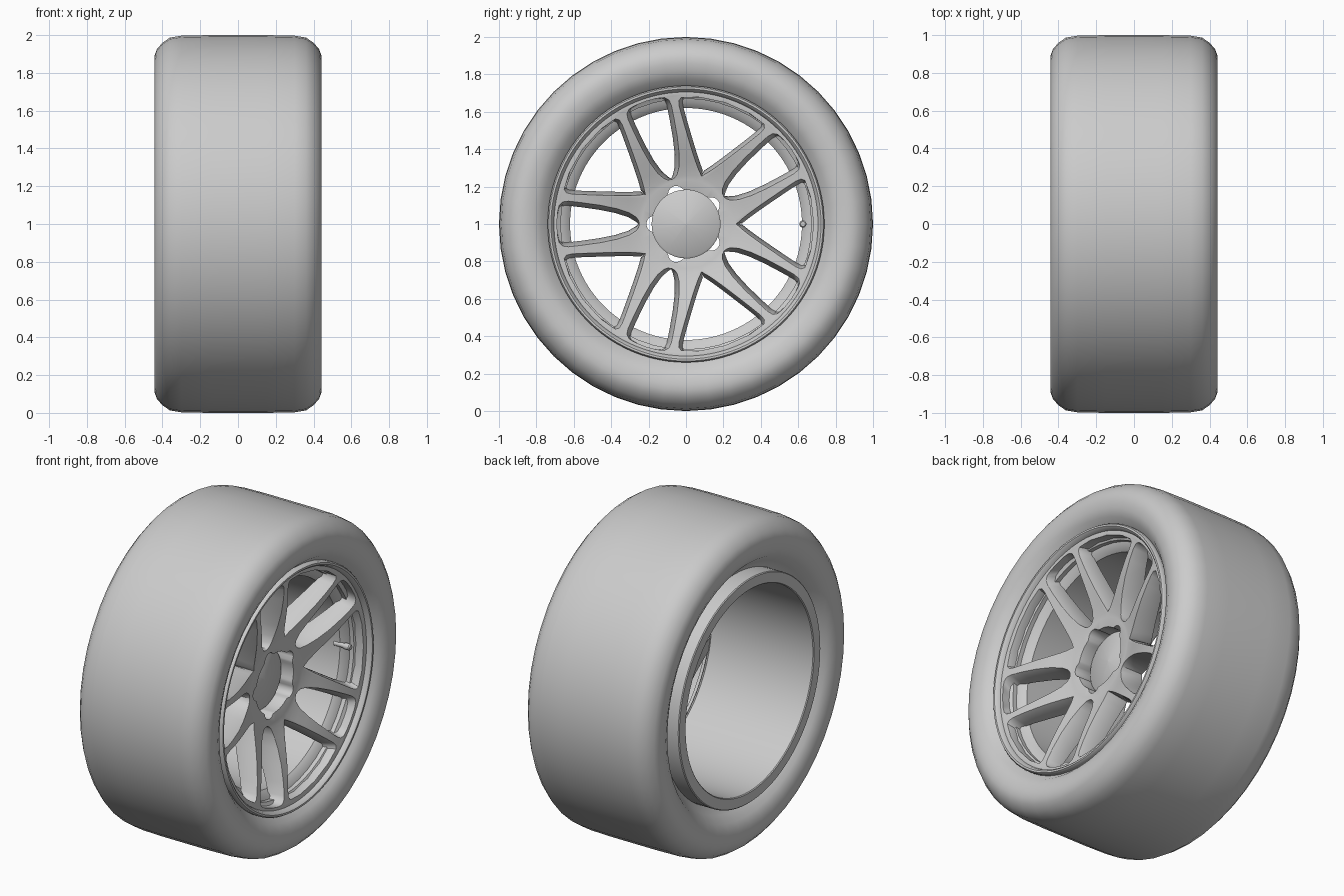
import bpy, bmesh
from math import sin, cos, asin, radians, degrees, pi, sqrt

if "Cube" in bpy.data.objects:
    bpy.data.objects.remove(bpy.data.objects["Cube"])

CZ = 1.0  # axle height; the axle runs along x


def finish(name, bm, angle=35, bevel=0):
    bmesh.ops.remove_doubles(bm, verts=bm.verts, dist=0.0004)
    bmesh.ops.dissolve_degenerate(bm, edges=bm.edges, dist=0.0002)
    bmesh.ops.recalc_face_normals(bm, faces=bm.faces)
    me = bpy.data.meshes.new(name)
    bm.to_mesh(me)
    bm.free()
    ob = bpy.data.objects.new(name, me)
    bpy.context.collection.objects.link(ob)
    bpy.ops.object.select_all(action='DESELECT')
    ob.select_set(True)
    bpy.context.view_layer.objects.active = ob
    if bevel:
        m = ob.modifiers.new("soft_edges", 'BEVEL')
        m.width, m.segments, m.limit_method = bevel, 2, 'ANGLE'
        m.angle_limit = radians(45)
        bpy.ops.object.convert(target='MESH')
    bpy.ops.object.shade_smooth_by_angle(angle=radians(angle))
    return ob


def lathe(name, profile, segs, closed=True, cy=0.0, angle=35):
    """Spin (x, radius) points around an axis parallel to x."""
    bm = bmesh.new()
    rings = [[bm.verts.new((x, cy + r * cos(2 * pi * i / segs), CZ + r * sin(2 * pi * i / segs)))
              for i in range(segs)] for x, r in profile]
    n = len(rings)
    for j in range(n if closed else n - 1):
        a, b = rings[j], rings[(j + 1) % n]
        for i in range(segs):
            k = (i + 1) % segs
            bm.faces.new((a[i], a[k], b[k], b[i]))
    return finish(name, bm, angle)


# Tire: rounded shoulders, sidewalls dipping in towards the bead
half = [(.32, .67), (.335, .70), (.37, .735), (.415, .775), (.437, .82), (.442, .86), (.442, .89),
        (.43, .925), (.40, .96), (.36, .987), (.30, .997), (.15, 1.0)]
lathe("tire", half + [(-x, r) for x, r in reversed(half)], 48, angle=50)

# Rim: front lip, straight barrel, rear flange
lathe("rim_barrel", [(.36, .74), (.40, .74), (.41, .733), (.41, .722), (.40, .712), (.37, .702), (.30, .695),
                     (.29, .65), (.26, .62), (-.43, .62), (-.435, .625), (-.435, .685), (-.43, .69),
                     (-.31, .69), (-.28, .65), (.25, .65), (.30, .70)], 96)

# Spoke face: one half sector between the two window edges, then mirrored and repeated.
# Rows: radius and offset of the narrow window edge, radius and offset of the wide window edge
rows = [(.235, 0, .24, 1), (.25, 0, .268, 1), (.255, .02, .28, .157), (.27, .037, .30, .154),
        (.31, .06, .34, .152), (.38, .082, .40, .152), (.47, .1, .48, .154), (.57, .114, .57, .157),
        (.64, .122, .63, .160), (.67, .118, .66, .167), (.685, .1, .677, .185), (.69, .06, .682, .277),
        (.69, 0, .682, 1), (.71, 0, .71, 1)]
COLS = 8


def interp(r, pts):
    for (r0, x0), (r1, x1) in zip(pts, pts[1:]):
        if r <= r1:
            t = max(0, (r - r0) / (r1 - r0))
            return x0 + (x1 - x0) * t
    return pts[-1][1]


def front_x(r):
    return interp(r, [(.18, .25), (.24, .252), (.30, .268), (.40, .305), (.50, .338), (.60, .362), (.71, .382)])


def back_x(r):
    return front_x(r) - interp(r, [(.18, .14), (.30, .14), (.50, .12), (.71, .08)])


def ang(r, off):
    s = off / r
    return 36.0 if s >= sin(radians(36)) else degrees(asin(s))


def hub_edge(a):
    """Hub bore with a lug pocket on the narrow window axis."""
    q = .045 ** 2 - (.167 * sin(a)) ** 2
    return max(.182, .167 * cos(a) + sqrt(q)) if q > 0 else .182


def row_points(row, back):
    rn, on, rl, ol = row
    if back:  # drafted walls: spokes are wider at the back
        on = max(0, on - .024)
        ol = ol + .02
    a0, a1 = ang(rn, on), ang(rl, ol)
    return [(rn + (rl - rn) * u / COLS, radians(a0 + (a1 - a0) * u / COLS)) for u in range(COLS + 1)]


hub_row = [(hub_edge(radians(4.5 * u)), radians(4.5 * u)) for u in range(COLS + 1)]
fronts = [hub_row] + [row_points(r, False) for r in rows]
backs = [hub_row] + [row_points(r, True) for r in rows]
on_n = [True] + [r[1] == 0 for r in rows]
on_l = [True] + [r[3] == 1 for r in rows]

bm = bmesh.new()
for k in range(5):
    for side in (1, -1):
        def put(p, fx):
            th = pi + k * 2 * pi / 5 + side * p[1]
            return bm.verts.new((fx(p[0]), p[0] * cos(th), CZ + p[0] * sin(th)))
        F = [[put(p, front_x) for p in row] for row in fronts]
        B = [[put(p, back_x) for p in row] for row in backs]
        for j in range(len(F) - 1):
            for u in range(COLS):
                for G in (F, B):
                    bm.faces.new((G[j][u], G[j][u + 1], G[j + 1][u + 1], G[j + 1][u]))
            if not (on_n[j] and on_n[j + 1]):
                bm.faces.new((F[j][0], F[j + 1][0], B[j + 1][0], B[j][0]))
            if not (on_l[j] and on_l[j + 1]):
                bm.faces.new((F[j][-1], F[j + 1][-1], B[j + 1][-1], B[j][-1]))
        for u in range(COLS):  # hub bore wall and outer wall
            for j in (0, -1):
                bm.faces.new((F[j][u], F[j][u + 1], B[j][u + 1], B[j][u]))
finish("spoke_face", bm, 40, bevel=.007)

# Recessed shallow-cone centre cap
lathe("center_cap", [(.12, .001), (.12, .184), (.165, .184), (.172, .175), (.19, .001)], 40)

# Valve stem in one of the wide windows
lathe("valve_stem", [(.22, .001), (.22, .014), (.29, .014), (.292, .019), (.325, .019), (.332, .013), (.332, .001)],
      16, cy=.625)
